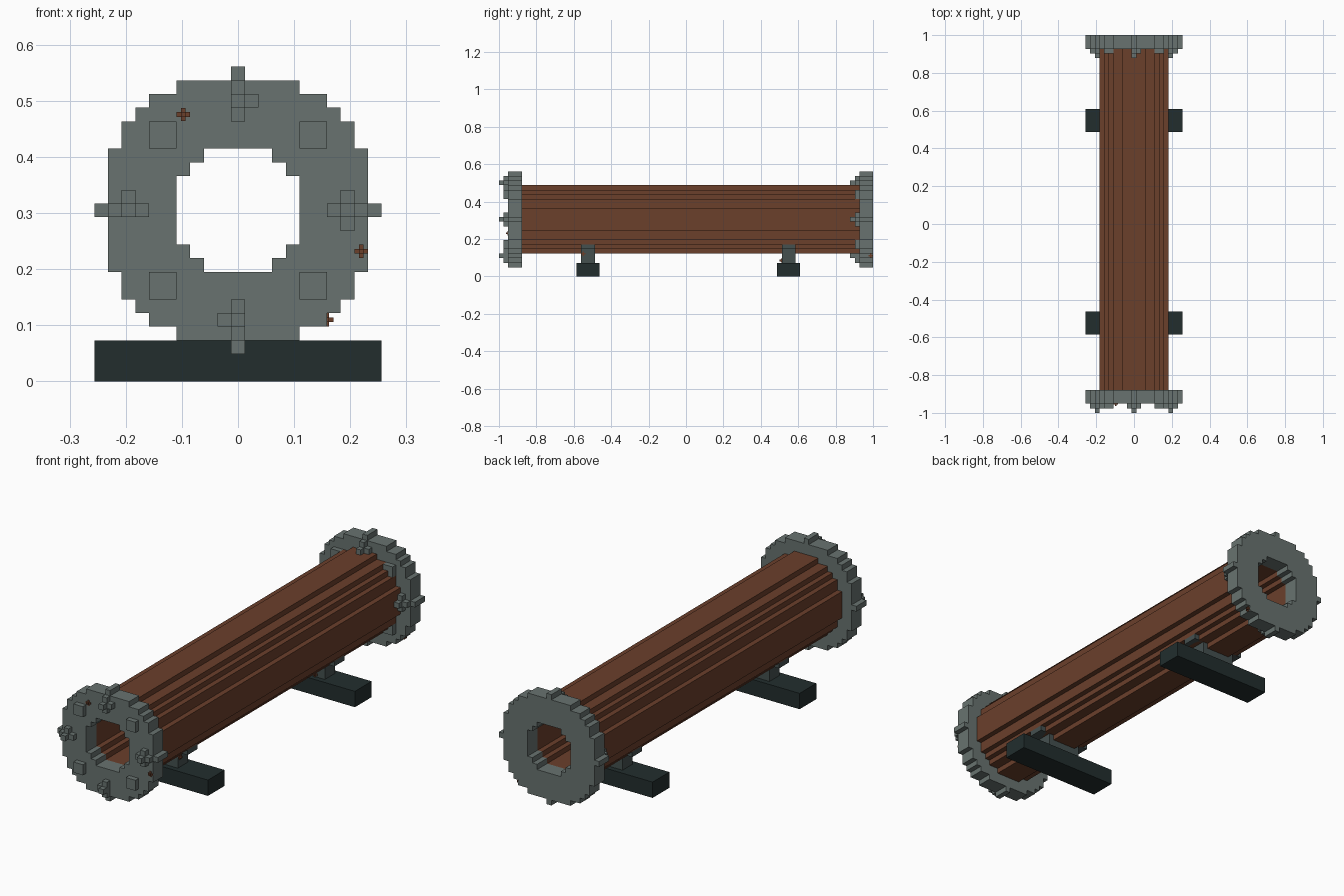
import bpy
import bmesh
from mathutils import Vector

old = bpy.data.objects.get("Cube")
if old:
    bpy.data.objects.remove(old, do_unlink=True)

V = 2 / 82          # size of one block
CZ = 12.5           # height of the pipe axis, in blocks


def material(name, rgb):
    m = bpy.data.materials.new(name)
    m.use_nodes = True
    color = (*rgb, 1)
    m.diffuse_color = color
    m.node_tree.nodes["Principled BSDF"].inputs["Base Color"].default_value = color
    return m


STEEL = material("grey_steel", (0.138, 0.171, 0.160))
RUST = material("rust_brown", (0.147, 0.050, 0.024))
POST = material("slate_post", (0.058, 0.080, 0.078))
DARK = material("dark_base", (0.016, 0.027, 0.027))


def finish(name, bm, mat):
    bmesh.ops.remove_doubles(bm, verts=bm.verts, dist=1e-5)
    bmesh.ops.recalc_face_normals(bm, faces=bm.faces)
    mesh = bpy.data.meshes.new(name)
    bm.to_mesh(mesh)
    bm.free()
    mesh.materials.append(mat)
    obj = bpy.data.objects.new(name, mesh)
    bpy.context.collection.objects.link(obj)
    return obj


def extrude_cells(name, cells, y0, y1, mat):
    """Blocks on the x-z grid around the axis, extruded from y0 to y1."""
    bm = bmesh.new()

    def quad(*pts):
        bm.faces.new([bm.verts.new(Vector((x, y, z + CZ)) * V) for x, y, z in pts])

    for cx, cz in cells:
        l, r, b, t = cx - .5, cx + .5, cz - .5, cz + .5
        for y in (y0, y1):
            quad((l, y, b), (r, y, b), (r, y, t), (l, y, t))
        sides = {(-1, 0): ((l, b), (l, t)), (1, 0): ((r, b), (r, t)),
                 (0, -1): ((l, b), (r, b)), (0, 1): ((l, t), (r, t))}
        for (dx, dz), ((xa, za), (xb, zb)) in sides.items():
            if (cx + dx, cz + dz) not in cells:
                quad((xa, y0, za), (xb, y0, zb), (xb, y1, zb), (xa, y1, za))
    return finish(name, bm, mat)


def boxes(name, spans, mat):
    """Boxes given as (low corner, high corner) in blocks above the ground."""
    bm = bmesh.new()
    for low, high in spans:
        lo, hi = Vector(low) * V, Vector(high) * V
        cube = bmesh.ops.create_cube(bm, size=1)["verts"]
        for v in cube:
            v.co = (lo + hi) / 2 + v.co * (hi - lo)
    return finish(name, bm, mat)


def ring(inner_sq, outer_sq):
    span = range(-10, 11)
    return {(x, z) for x in span for z in span if inner_sq <= x * x + z * z <= outer_sq}


# Hollow pipe
extrude_cells("pipe", ring(25, 55), -36, 38, RUST)

# Flanges with square pads and stepped bolts on the front face
pads = {(sx * a, sz * b) for sx in (-1, 1) for sz in (-1, 1)
        for a in (5, 6) for b in (5, 6)}
bolts = {(sx * d, 0) for sx in (-1, 1) for d in (7, 8, 9)}
bolts |= {(0, sz * d) for sz in (-1, 1) for d in (7, 8, 9)}
bolts |= {(1, 8), (-1, -8), (-8, 1), (8, 1), (8, -1)}
heads = {(8, 0), (-8, 0), (0, 8), (0, -8)}
for side, y in (("front", -39), ("back", 38)):
    extrude_cells(side + "_flange", ring(25, 100), y, y + 3, STEEL)
    extrude_cells(side + "_pads", pads, y - 1, y, STEEL)
    extrude_cells(side + "_bolts", bolts, y - 1, y, STEEL)
    extrude_cells(side + "_bolt_heads", heads, y - 2, y - 1, STEEL)

# Support feet: base beam, post and cradle
for side, y in (("front", -24), ("back", 20)):
    boxes(side + "_base", [((-10.5, y, 0), (10.5, y + 5, 3))], DARK)
    boxes(side + "_post", [((-3.5, y + 1, 3), (3.5, y + 4, 6)),
                           ((-5.5, y + 1, 6), (5.5, y + 4, 7))], POST)

# Small rust specks shaped like three-way crosses
specks = [(-4, -39, CZ + 7), (9, -39, CZ - 3), (6.5, 40.5, CZ - 8),
          (1.5, 21, 3.5), (3.5, -22.5, 5)]
for i, spot in enumerate(specks):
    arms = []
    for axis in range(3):
        half = Vector((1, 1, 1)) / 6
        half[axis] = 0.49
        arms.append((Vector(spot) - half, Vector(spot) + half))
    boxes(f"rust_speck_{i + 1}", arms, RUST)
